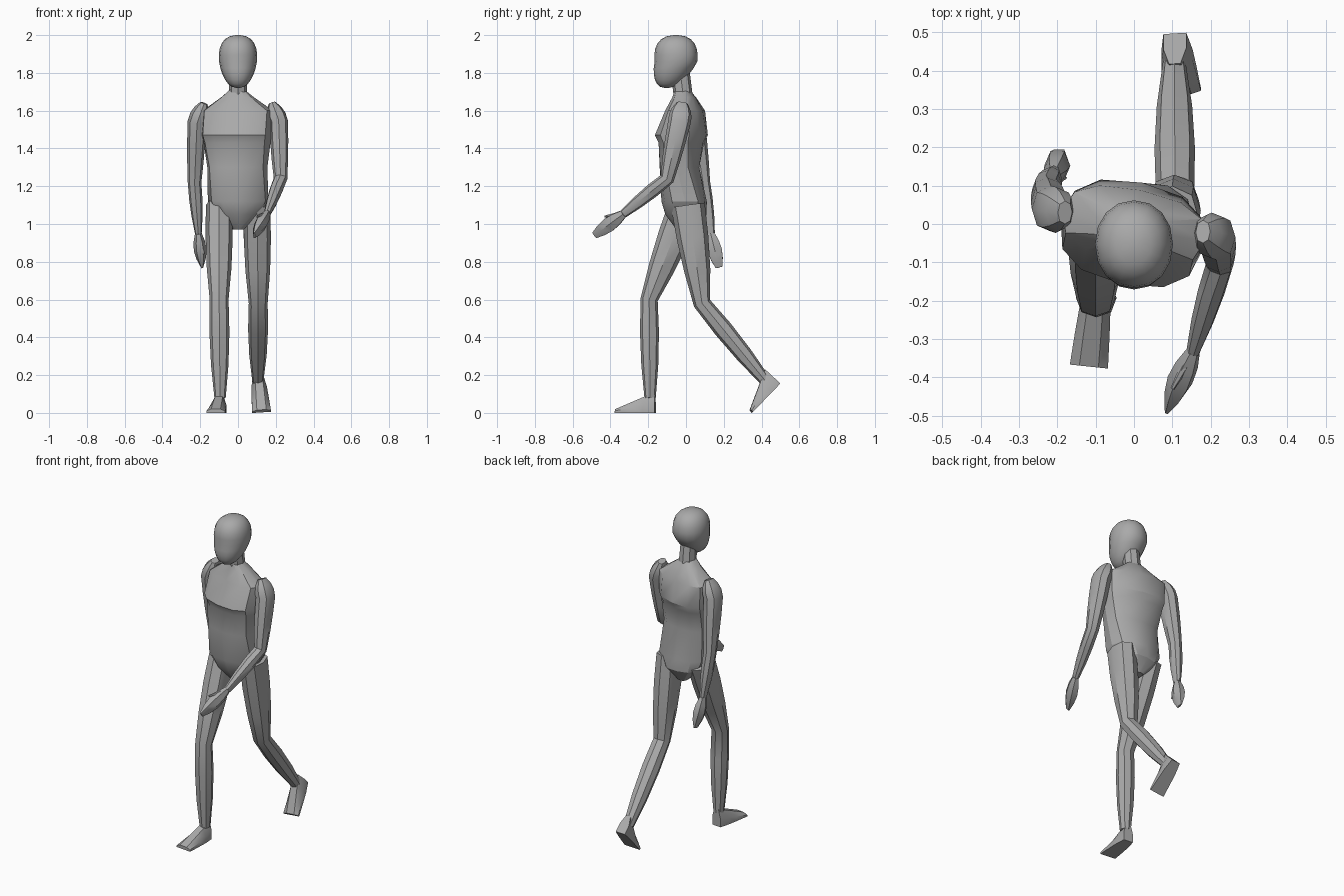
import bpy, bmesh, math
from mathutils import Vector, Matrix

cube = bpy.data.objects.get("Cube")
if cube:
    bpy.data.objects.remove(cube)

# One grey clay material
clay = bpy.data.materials.new("grey_clay")
clay.use_nodes = True
grey = (0.4, 0.4, 0.4, 1)
clay.diffuse_color = grey
clay.node_tree.nodes["Principled BSDF"].inputs["Base Color"].default_value = grey


def ring(centre, side_axis, depth_axis, sides, power):
    """Rounded-square outline spanned by two half-axes."""
    points = []
    for i in range(sides):
        angle = math.tau * i / sides
        across, along = math.cos(angle), math.sin(angle)
        points.append(centre
                      + side_axis * math.copysign(abs(across) ** power, across)
                      + depth_axis * math.copysign(abs(along) ** power, along))
    return points


def skin(name, rings, sharp=35):
    """Join outlines into a closed, smoothly shaded part."""
    bm = bmesh.new()
    loops = [[bm.verts.new(point) for point in points] for points in rings]
    for low, high in zip(loops, loops[1:]):
        for i in range(len(low)):
            bm.faces.new((low[i - 1], low[i], high[i], high[i - 1]))
    bm.faces.new(loops[0])
    bm.faces.new(loops[-1])
    bmesh.ops.recalc_face_normals(bm, faces=bm.faces)
    mesh = bpy.data.meshes.new(name)
    bm.to_mesh(mesh)
    bm.free()
    mesh.materials.append(clay)
    part = bpy.data.objects.new(name, mesh)
    bpy.context.collection.objects.link(part)
    bpy.ops.object.select_all(action="DESELECT")
    bpy.context.view_layer.objects.active = part
    part.select_set(True)
    bpy.ops.object.shade_smooth_by_angle(angle=math.radians(sharp))


def limb(name, joints, girths, bulges, steps=3, sides=8):
    """Tube along straight bones, swelling by a bulge on each bone."""
    joints = [Vector(joint) for joint in joints]
    girths = [Vector(girth) for girth in girths]
    path, sizes = [joints[0]], [girths[0]]
    for bone, bulge in enumerate(bulges):
        for step in range(1, steps + 1):
            t = step / steps
            swell = bulge * math.sin(math.pi * t)
            path.append(joints[bone].lerp(joints[bone + 1], t))
            sizes.append(girths[bone].lerp(girths[bone + 1], t)
                         + Vector((swell, swell)))
    rings = []
    for i, point in enumerate(path):
        before, after = path[max(i - 1, 0)], path[min(i + 1, len(path) - 1)]
        bone_axis = (after - before).normalized()
        side_axis = Vector((1, 0, 0))
        side_axis = (side_axis - bone_axis * side_axis.dot(bone_axis)).normalized()
        depth_axis = bone_axis.cross(side_axis)
        rings.append(ring(point, side_axis * sizes[i].x,
                          depth_axis * sizes[i].y, sides, 0.9))
    skin(name, rings)


def foot(name, ankle, pitch, splay):
    """Wedge foot with a flat sole, tilted about the ankle."""
    place = (Matrix.Translation(ankle)
             @ Matrix.Rotation(math.radians(pitch), 4, "X")
             @ Matrix.Rotation(math.radians(splay), 4, "Z"))
    sole, length, rings = -0.09, 0.21, []
    for t in (0, 0.3, 0.6, 1):
        y = 0.04 - length * t
        width = 0.03 + 0.02 * math.sqrt(t)
        top = 0.02 - 0.09 * t
        edge = (top + sole) / 2
        outline = ((width, sole), (width, edge), (width / 2, top),
                   (-width / 2, top), (-width, edge), (-width, sole))
        rings.append([place @ Vector((x, y, z)) for x, z in outline])
    skin(name, rings)


def body_twist(z):
    """Shoulders turn against the hips."""
    rise = min(1, max(0, (z - 1.05) / 0.4))
    return Matrix.Rotation(math.radians(5 - 17 * rise), 3, "Z")


# Torso: height, front, back and half width from crotch to collar
torso_rings = []
for z, front, back, width in (
        (0.97, -0.05, 0.06, 0.03), (1.05, -0.11, 0.11, 0.12),
        (1.12, -0.13, 0.11, 0.16), (1.3, -0.14, 0.07, 0.16),
        (1.43, -0.14, 0.09, 0.18), (1.47, -0.16, 0.11, 0.19),
        (1.6, -0.1, 0.09, 0.19), (1.67, -0.07, 0.05, 0.09),
        (1.71, -0.06, 0.02, 0.04)):
    turn = body_twist(z)
    torso_rings.append(ring(turn @ Vector((0, (front + back) / 2, z)),
                            turn @ Vector((width, 0, 0)),
                            turn @ Vector((0, (back - front) / 2, 0)),
                            12, 0.8))
skin("torso", torso_rings, sharp=28)

# Neck
limb("neck", ((0, -0.01, 1.64), (0, -0.03, 1.8)),
     ((0.05, 0.05), (0.045, 0.05)), (0,))

# Egg-shaped head with the jaw pushed forward
head_rings = []
levels = 12
for level in range(levels + 1):
    angle = math.pi * (0.02 + 0.96 * level / levels)
    height = -math.cos(angle)
    spread = math.sin(angle) ** 0.8 * (1 + 0.17 * height)
    jaw = 0.05 * max(0, -height)
    head_rings.append(ring(Vector((0, -0.053 - jaw, 1.86 + 0.14 * height)),
                           Vector((0.1 * spread, 0, 0)),
                           Vector((0, 0.113 * spread, 0)), 16, 0.95))
skin("head", head_rings, sharp=50)

# Walking pose: joints of each side, from the body outwards
poses = {
    "left": dict(
        arm=((0.18, -0.02, 1.64), (0.215, -0.035, 1.54),
             (0.225, -0.1, 1.24), (0.155, -0.33, 1.055)),
        fingers=(0.085, -0.485, 0.94), thumb=(0.1, -0.43, 1.04),
        leg=((0.1, 0.01, 1.1), (0.107, 0.085, 0.58), (0.105, 0.42, 0.17)),
        ankle=(0.11, 0.405, 0.187), pitch=46, splay=5),
    "right": dict(
        arm=((-0.18, 0.03, 1.64), (-0.217, 0.04, 1.54),
             (-0.23, 0.09, 1.22), (-0.21, 0.13, 0.95)),
        fingers=(-0.19, 0.175, 0.77), thumb=(-0.18, 0.12, 0.84),
        leg=((-0.1, 0, 1.1), (-0.1, -0.195, 0.6), (-0.095, -0.19, 0.08)),
        ankle=(-0.1, -0.203, 0.09), pitch=0, splay=-6),
}
wrist = (0.018, 0.023)

for side, pose in poses.items():
    # Arm with shoulder cap, upper arm and forearm
    limb(side + "_arm", pose["arm"],
         ((0.02, 0.03), (0.05, 0.06), (0.036, 0.038), wrist),
         (0.012, 0.003, 0.006))
    # Mitten hand and thumb
    limb(side + "_hand", (pose["arm"][-1], pose["fingers"]),
         (wrist, (0.006, 0.02)), (0.022,), steps=4, sides=6)
    limb(side + "_thumb", (pose["arm"][-1], pose["thumb"]),
         ((0.012, 0.014), (0.005, 0.005)), (0.002,), sides=6)
    # Leg with thigh and calf
    limb(side + "_leg", pose["leg"],
         ((0.07, 0.09), (0.05, 0.046), (0.03, 0.03)), (0.01, 0.011))
    foot(side + "_foot", pose["ankle"], pose["pitch"], pose["splay"])
